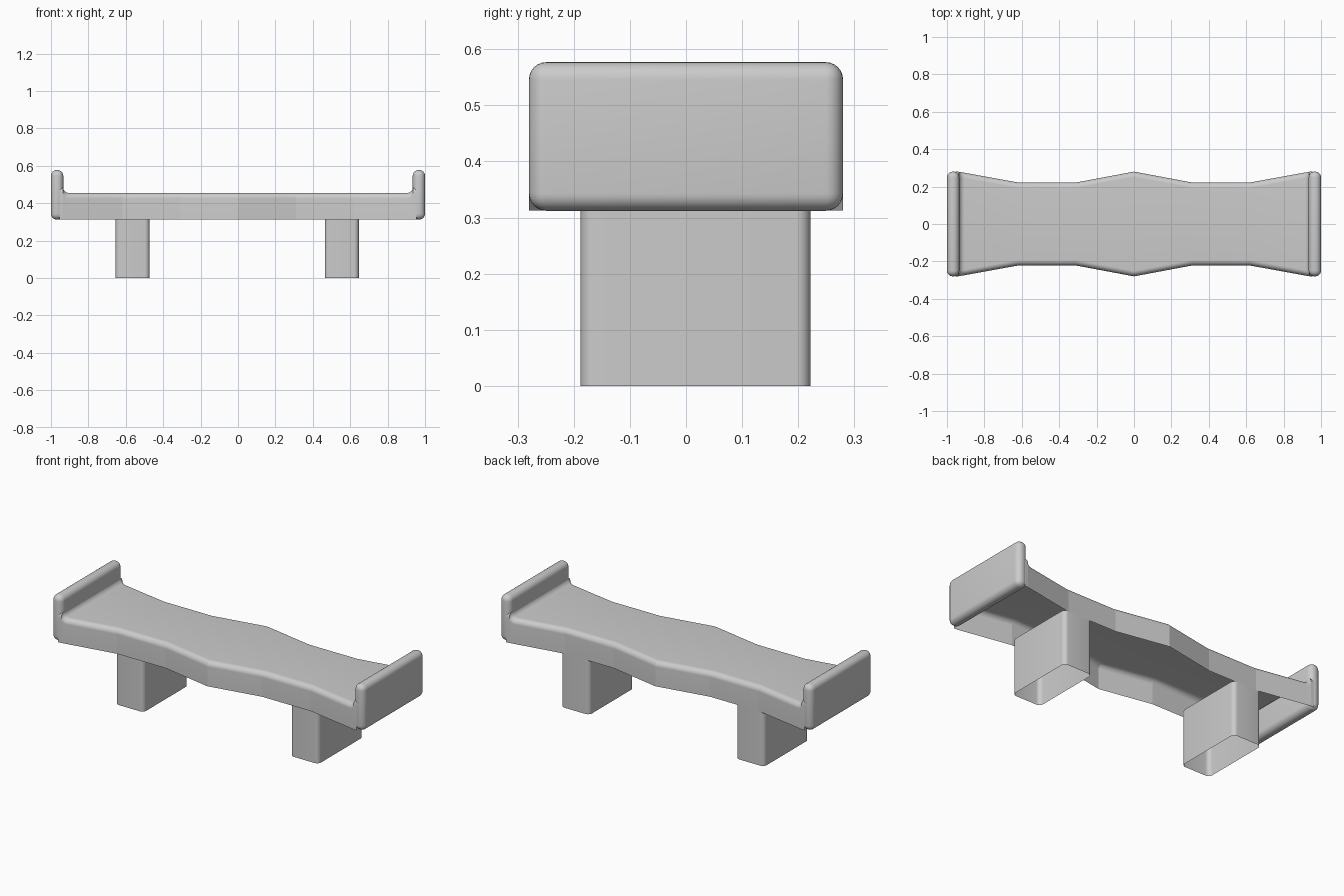
import bpy, bmesh
from math import sin, cos, pi

if "Cube" in bpy.data.objects:
    bpy.data.objects.remove(bpy.data.objects["Cube"])

SEGS = 10


def finish(name, bm, angle):
    bmesh.ops.recalc_face_normals(bm, faces=bm.faces)
    mesh = bpy.data.meshes.new(name)
    bm.to_mesh(mesh)
    bm.free()
    obj = bpy.data.objects.new(name, mesh)
    bpy.context.collection.objects.link(obj)
    bpy.ops.object.select_all(action='DESELECT')
    bpy.context.view_layer.objects.active = obj
    obj.select_set(True)
    bpy.ops.object.shade_smooth_by_angle(angle=angle)
    return obj


def loft(bm, rings, closed):
    rows = [[bm.verts.new(p) for p in ring] for ring in rings]
    for a, b in zip(rows, rows[1:]):
        n = len(a)
        for i in range(n if closed else n - 1):
            j = (i + 1) % n
            bm.faces.new((a[i], a[j], b[j], b[i]))


# Seat: wavy shell, open underneath, rounded long edges, swept up into the ends
def seat_section(x, w, top, r=0.03):
    arc = [(w - r + r * cos(t), top - r + r * sin(t))
           for t in [k * pi / 2 / SEGS for k in range(SEGS + 1)]]
    half = [(w, 0.313)] + arc
    return [(x, y, z) for y, z in half] + [(x, -y, z) for y, z in reversed(half)]


stations = [(0, 0.28, 0.455), (0.31, 0.222, 0.455), (0.62, 0.222, 0.455)]
for k in range(SEGS + 1):
    t = k * pi / 2 / SEGS
    x = 0.905 + 0.031 * sin(t)
    stations.append((x, 0.222 + 0.058 * (x - 0.62) / 0.32, 0.486 - 0.031 * cos(t)))
stations.append((0.955, 0.28, 0.486))
full = [(-x, w, h) for x, w, h in reversed(stations[1:])] + stations
bm = bmesh.new()
loft(bm, [seat_section(*s) for s in full], False)
finish("seat", bm, 0.165)


# End panels: fully rounded upright boards
def end_panel(name, side):
    bm = bmesh.new()
    bmesh.ops.create_cube(bm, size=1)
    for v in bm.verts:
        v.co = (side * 0.967 + v.co.x * 0.066, v.co.y * 0.56, 0.4445 + v.co.z * 0.265)
    bmesh.ops.bevel(bm, geom=bm.edges[:], offset=0.031, segments=6,
                    profile=0.5, affect='EDGES')
    finish(name, bm, 0.6)


# Legs: hollow tubes with rounded vertical corners
def leg(name, cx, r=0.025):
    hx, hy, cy = 0.091, 0.205, 0.017
    ring = []
    for q, (sx, sy) in enumerate([(1, 1), (-1, 1), (-1, -1), (1, -1)]):
        for k in range(7):
            t = (q + k / 6) * pi / 2
            ring.append((cx + sx * (hx - r) + r * cos(t), cy + sy * (hy - r) + r * sin(t)))
    bm = bmesh.new()
    loft(bm, [[(x, y, z) for x, y in ring] for z in (0, 0.317)], True)
    finish(name, bm, 0.6)


end_panel("left_end_panel", -1)
end_panel("right_end_panel", 1)
leg("left_leg", -0.564)
leg("right_leg", 0.555)
